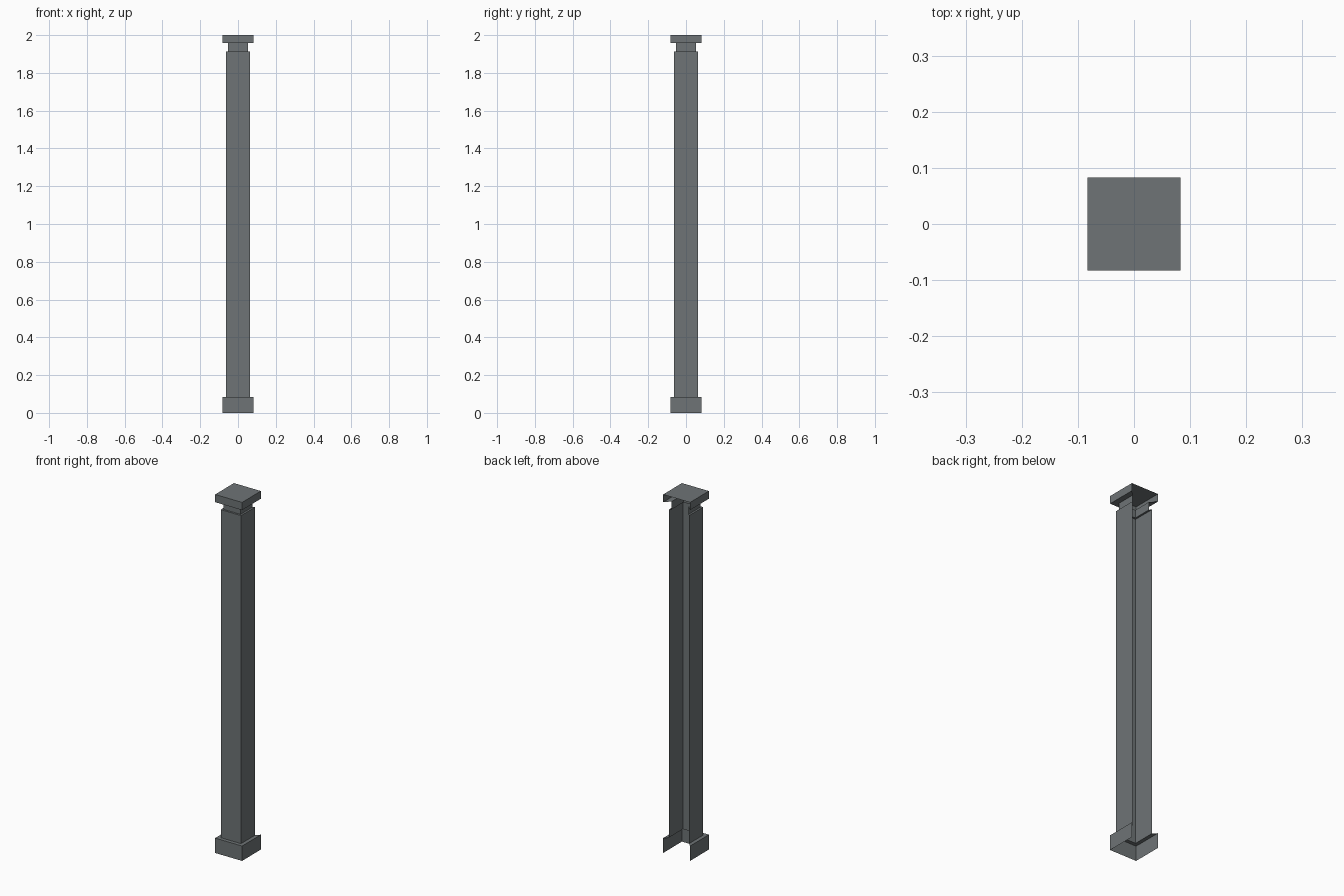
import bpy, bmesh

if "Cube" in bpy.data.objects:
    bpy.data.objects.remove(bpy.data.objects["Cube"])

# One flat grey for the whole pillar
mat = bpy.data.materials.new("slate grey")
mat.diffuse_color = (0.156, 0.174, 0.180, 1.0)
mat.use_nodes = True
mat.node_tree.nodes["Principled BSDF"].inputs["Base Color"].default_value = mat.diffuse_color

# Square profile: (half width, height) from foot to cap
BASE, SHAFT, NECK = 0.083, 0.0625, 0.052
Z_BASE, Z_SHAFT, Z_NECK, Z_TOP = 0.083, 1.913, 1.957, 2.0


def shell(name, profile, cap=False):
    """Stack square rings, joining front, left and right sides; the back stays open."""
    bm = bmesh.new()
    rings = [[bm.verts.new((x * r, y * r, z))
              for x, y in ((-1, 1), (-1, -1), (1, -1), (1, 1))]
             for r, z in profile]
    for a, b in zip(rings, rings[1:]):
        for i in range(3):
            bm.faces.new((a[i], a[i + 1], b[i + 1], b[i]))
    if cap:
        bm.faces.new(rings[-1])
    me = bpy.data.meshes.new(name)
    bm.to_mesh(me)
    bm.free()
    me.materials.append(mat)
    ob = bpy.data.objects.new(name, me)
    bpy.context.collection.objects.link(ob)
    return ob


# Foot block with its top ledge
shell("pillar_base", [(BASE, 0), (BASE, Z_BASE), (SHAFT, Z_BASE)])
# Long shaft with its top ledge
shell("pillar_shaft", [(SHAFT, Z_BASE), (SHAFT, Z_SHAFT), (NECK, Z_SHAFT)])
# Recessed neck
shell("pillar_neck", [(NECK, Z_SHAFT), (NECK, Z_NECK)])
# Cap with underside ledge and closed top
shell("pillar_cap", [(NECK, Z_NECK), (BASE, Z_NECK), (BASE, Z_TOP)], cap=True)
